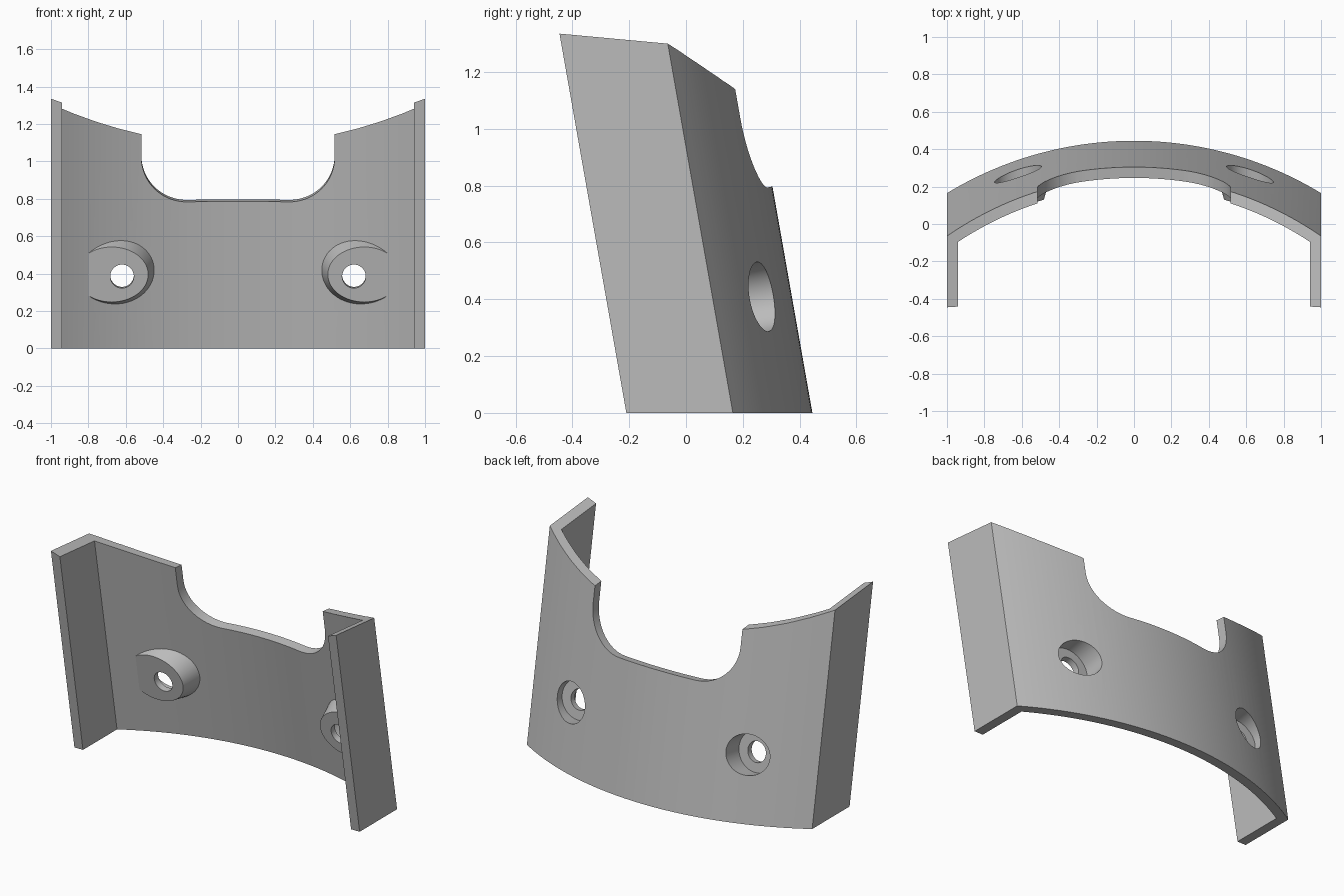
import bpy, bmesh, math
from mathutils import Matrix, Vector

cube = bpy.data.objects.get("Cube")
if cube:
    bpy.data.objects.remove(cube, do_unlink=True)

LEAN = math.tan(math.radians(10))   # backward lean of the whole bracket
CENTRE_Y, OUTER_R, THICK = -1.481, 1.926, 0.06
FRONT_Y = -0.21

grey = bpy.data.materials.new("plain_grey")
grey.use_nodes = True
grey.diffuse_color = (0.5, 0.5, 0.5, 1)
grey.node_tree.nodes["Principled BSDF"].inputs["Base Color"].default_value = (0.5, 0.5, 0.5, 1)


def loft(name, rings):
    """Closed solid through rings of equal point count."""
    bm = bmesh.new()
    loops = [[bm.verts.new(p) for p in ring] for ring in rings]
    n = len(loops[0])
    for a, b in zip(loops, loops[1:]):
        for i in range(n):
            j = (i + 1) % n
            bm.faces.new((a[i], a[j], b[j], b[i]))
    bm.faces.new(loops[0])
    bm.faces.new(loops[-1])
    bmesh.ops.recalc_face_normals(bm, faces=bm.faces)
    mesh = bpy.data.meshes.new(name)
    bm.to_mesh(mesh)
    bm.free()
    mesh.materials.append(grey)
    obj = bpy.data.objects.new(name, mesh)
    bpy.context.scene.collection.objects.link(obj)
    return obj


def upright(name, half, radius, front, z0, z1, steps=48):
    """Arched plan outline, extruded upward."""
    xs = [half - 2 * half * i / steps for i in range(steps + 1)]
    plan = [(x, CENTRE_Y + math.sqrt(radius ** 2 - x * x)) for x in xs]
    plan += [(-half, front), (half, front)]
    return loft(name, [[(x, y, z) for x, y in plan] for z in (z0, z1)])


def through(name, outline, slope, pivot):
    """Front outline (x, z), extruded along y and rising by slope."""
    return loft(name, [[(x, y, z + slope * (y - pivot)) for x, z in outline]
                       for y in (-0.6, 0.8)])


def round_bar(name, cx, sections, pivot=0.205, cz=0.385, n=64):
    """Round or oval bar along y, from (y, x radius, z radius) sections."""
    rings = []
    for y, rx, rz in sections:
        z = cz + LEAN * (y - pivot)
        rings.append([(cx + rx * math.cos(math.tau * i / n), y,
                       z + rz * math.sin(math.tau * i / n)) for i in range(n)])
    return loft(name, rings)


def subtract(target, cutter):
    mod = target.modifiers.new("cut", "BOOLEAN")
    mod.operation = "DIFFERENCE"
    mod.solver = "EXACT"
    mod.object = cutter
    bpy.context.view_layer.update()
    graph = bpy.context.evaluated_depsgraph_get()
    mesh = bpy.data.meshes.new_from_object(target.evaluated_get(graph))
    target.modifiers.clear()
    target.data = mesh
    bpy.data.objects.remove(cutter, do_unlink=True)


# Solid arched block, and the hollow that leaves wall and side flanges
bracket = upright("bracket", 1.0, OUTER_R, FRONT_Y, 0, 1.6)
hollow = upright("hollow", 1.0 - THICK, OUTER_R - THICK, -0.6, -0.2, 1.8)

# Bosses stay behind when the hollow is cut away
for side in (-1, 1):
    boss = round_bar("boss", side * 0.675,
                     [(0.205, 0.195, 0.147), (0.42, 0.25, 0.225)], cz=0.395)
    subtract(hollow, boss)
subtract(bracket, hollow)

# Sloping top edge
half_top = [(1.2, 1.38), (1.0, 1.30), (0.88, 1.256), (0.76, 1.218),
            (0.64, 1.186), (0.52, 1.16), (0.4, 1.14)]
top_line = half_top + [(-x, z) for x, z in reversed(half_top)]
subtract(bracket, through("top_cutter", top_line + [(-1.2, 2.2), (1.2, 2.2)],
                          -0.094, 0.164))

# Central notch with rounded lower corners
WIDE, LOW, ROUND = 0.517, 0.797, 0.25
corner = [(WIDE - ROUND + ROUND * math.cos(a), LOW + ROUND - ROUND * math.sin(a))
          for a in (math.pi / 2 * i / 16 for i in range(17))]
notch = [(WIDE, 1.9)] + corner
notch += [(-x, z) for x, z in reversed(notch)]
subtract(bracket, through("notch_cutter", notch, LEAN, 0.445))

# Screw holes with counterbores from the back
for side in (-1, 1):
    subtract(bracket, round_bar("bore_cutter", side * 0.62,
                                [(0.245, 0.125, 0.122), (0.6, 0.125, 0.122)]))
    subtract(bracket, round_bar("hole_cutter", side * 0.62,
                                [(0.05, 0.063, 0.063), (0.4, 0.063, 0.063)]))

# Lean the bracket back and smooth its curved faces
shear = Matrix.Identity(4)
shear[1][2] = -LEAN
bracket.data.transform(shear)
bracket.data.update()
bpy.ops.object.select_all(action="DESELECT")
bracket.select_set(True)
bpy.context.view_layer.objects.active = bracket
bpy.ops.object.shade_smooth_by_angle(angle=math.radians(25))
